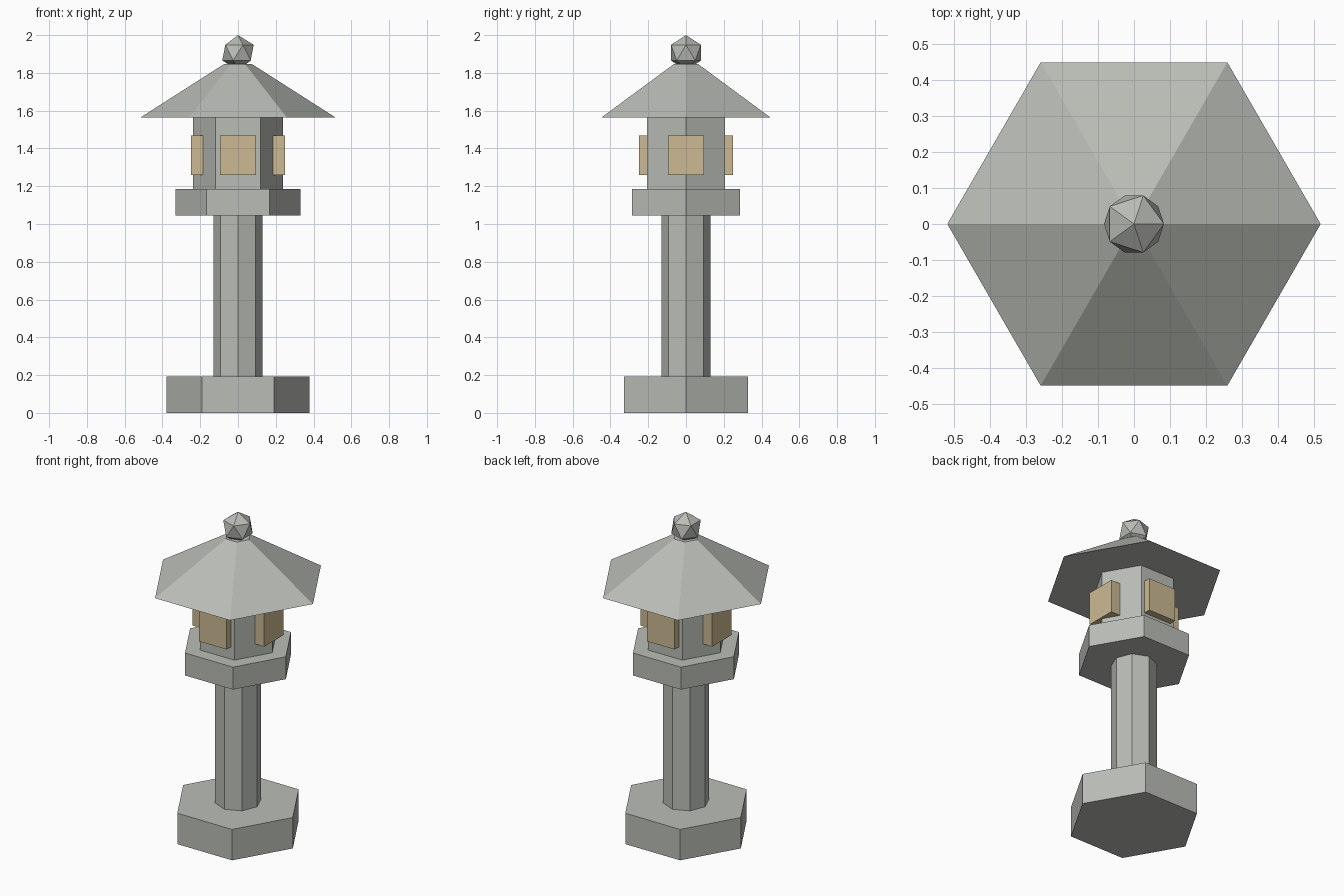
import bpy
import bmesh
from math import cos, sin, tau
from mathutils import Matrix, Vector

cube = bpy.data.objects.get("Cube")
if cube:
    bpy.data.objects.remove(cube, do_unlink=True)


def material(name, rgb):
    mat = bpy.data.materials.new(name)
    mat.use_nodes = True
    colour = (*rgb, 1.0)
    mat.diffuse_color = colour
    mat.node_tree.nodes["Principled BSDF"].inputs["Base Color"].default_value = colour
    return mat


stone = material("grey_stone", (0.49, 0.51, 0.47))
paper = material("warm_paper", (0.60, 0.49, 0.29))


def finish(name, bm, mat):
    bmesh.ops.recalc_face_normals(bm, faces=bm.faces)
    mesh = bpy.data.meshes.new(name)
    bm.to_mesh(mesh)
    bm.free()
    mesh.materials.append(mat)
    obj = bpy.data.objects.new(name, mesh)
    bpy.context.collection.objects.link(obj)
    return obj


def prism(name, sides, z0, z1, r0, r1=None):
    """Closed prism or frustum with a corner on the +x axis."""
    bm = bmesh.new()
    rings = []
    for z, r in ((z0, r0), (z1, r1 or r0)):
        angles = [tau * i / sides for i in range(sides)]
        rings.append([bm.verts.new((r * cos(a), r * sin(a), z)) for a in angles])
    low, high = rings
    bm.faces.new(low[::-1])
    bm.faces.new(high)
    for i in range(sides):
        j = (i + 1) % sides
        bm.faces.new((low[i], low[j], high[j], high[i]))
    return finish(name, bm, stone)


# Stone body, from the ground up
prism("base", 6, 0.0, 0.193, 0.379)
prism("post", 8, 0.193, 1.044, 0.131)
prism("platform", 6, 1.044, 1.184, 0.331)
prism("lamp_chamber", 6, 1.184, 1.563, 0.237)
prism("roof", 6, 1.563, 1.846, 0.518, 0.075)

# Faceted finial
bm = bmesh.new()
bmesh.ops.create_icosphere(bm, subdivisions=1, radius=0.093,
                           matrix=Matrix.Translation((0, 0, 1.907)))
finish("finial", bm, stone)

# Four window blocks around the chamber
for i, side in enumerate(("front", "left", "back", "right")):
    bm = bmesh.new()
    bmesh.ops.create_cube(bm, size=1.0)
    bmesh.ops.scale(bm, vec=Vector((0.19, 0.063, 0.207)), verts=bm.verts)
    bmesh.ops.translate(bm, vec=Vector((0, -0.216, 1.364)), verts=bm.verts)
    bmesh.ops.rotate(bm, cent=Vector(), matrix=Matrix.Rotation(i * tau / 4, 3, "Z"),
                     verts=bm.verts)
    finish(side + "_window", bm, paper)
